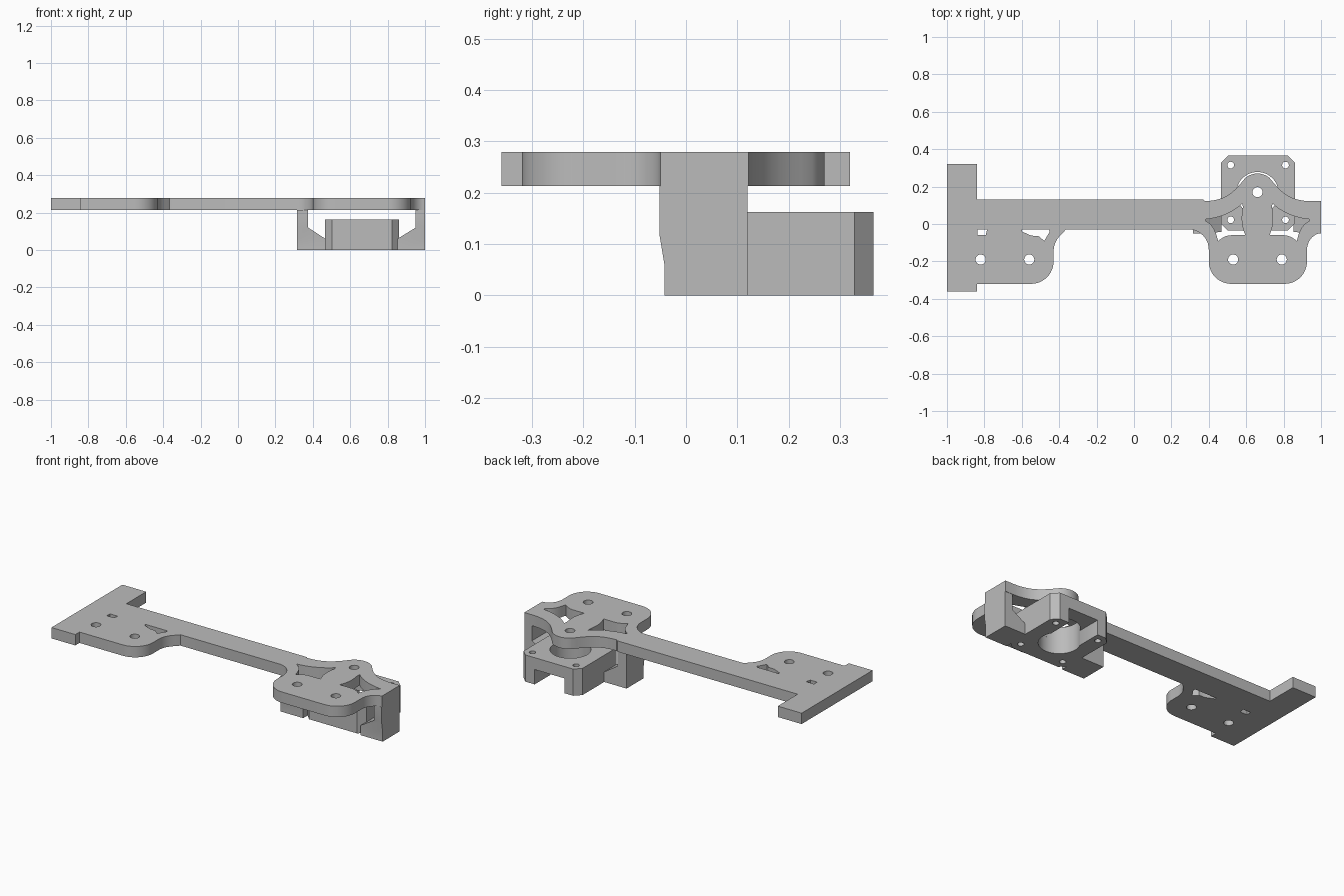
import bpy, bmesh
from math import sin, cos, radians
from mathutils import Vector, Matrix
from mathutils.geometry import interpolate_bezier

cube = bpy.data.objects.get("Cube")
if cube:
    bpy.data.objects.remove(cube, do_unlink=True)

grey = bpy.data.materials.new("plain grey")
grey.use_nodes = True
GREY = (0.5, 0.5, 0.5, 1)
grey.diffuse_color = GREY
grey.node_tree.nodes["Principled BSDF"].inputs["Base Color"].default_value = GREY


def arc(cx, cy, r, start, end, n=12):
    angles = [radians(start + (end - start) * i / n) for i in range(n + 1)]
    return [(cx + r * cos(a), cy + r * sin(a)) for a in angles]


def circle(cx, cy, r, n=32):
    return arc(cx, cy, r, 0, 360, n)[:-1]


def bend(a, b, c, d, n=10):
    pts = interpolate_bezier(*[Vector((*p, 0)) for p in (a, b, c, d)], n)
    return [(p.x, p.y) for p in pts]


def mirrored(points, axis):
    return [(2 * axis - x, y) for x, y in reversed(points)]


def prism(name, loops, low, high, upright=False):
    """Extrude an outline with holes; upright profiles are drawn in x and z."""
    curve = bpy.data.curves.new(name, "CURVE")
    curve.dimensions = "2D"
    curve.fill_mode = "BOTH"
    curve.extrude = (high - low) / 2
    for loop in loops:
        spline = curve.splines.new("POLY")
        spline.points.add(len(loop) - 1)
        for point, (x, y) in zip(spline.points, loop):
            point.co = (x, y, 0, 1)
        spline.use_cyclic_u = True
    helper = bpy.data.objects.new(name + " outline", curve)
    bpy.context.collection.objects.link(helper)
    bpy.context.view_layer.update()
    deps = bpy.context.evaluated_depsgraph_get()
    mesh = bpy.data.meshes.new_from_object(helper.evaluated_get(deps))
    bpy.data.objects.remove(helper, do_unlink=True)
    mid = (low + high) / 2
    if upright:
        place = Matrix.Translation((0, mid, 0)) @ Matrix.Rotation(radians(90), 4, "X")
    else:
        place = Matrix.Translation((0, 0, mid))
    mesh.transform(place)
    bm = bmesh.new()
    bm.from_mesh(mesh)
    bmesh.ops.remove_doubles(bm, verts=bm.verts, dist=0.0002)
    bmesh.ops.recalc_face_normals(bm, faces=bm.faces)
    bm.to_mesh(mesh)
    bm.free()
    mesh.name = name
    mesh.materials.clear()
    mesh.materials.append(grey)
    obj = bpy.data.objects.new(name, mesh)
    bpy.context.collection.objects.link(obj)
    bpy.ops.object.select_all(action="DESELECT")
    obj.select_set(True)
    bpy.context.view_layer.objects.active = obj
    bpy.ops.object.shade_smooth_by_angle(angle=radians(30))
    return obj


AXIS = 0.66            # centre line of the mounting end
PLATE_LOW, PLATE_TOP = 0.213, 0.279

# Top plate: end bar, small lobe, arm, large lobe and rounded nose
strap = bend((0.725, 0.246), (0.78, 0.18), (0.82, 0.125), (0.94, 0.122))
outline = (
    [(-1, -0.36), (-0.84, -0.36), (-0.84, -0.32)]
    + arc(-0.55, -0.2, 0.12, -90, 0)
    + bend((-0.43, -0.14), (-0.425, -0.08), (-0.39, -0.06), (-0.365, -0.03))
    + bend((0.31, -0.03), (0.36, -0.04), (0.4, -0.08), (0.4, -0.14))
    + arc(0.52, -0.2, 0.12, 180, 270)
    + arc(0.805, -0.2, 0.12, 270, 360)
    + bend((0.925, -0.14), (0.925, -0.09), (0.96, -0.05), (1, -0.05))
    + [(1, 0.122)]
    + strap[::-1]
    + arc(AXIS, 0.17, 0.1, 50, 130)[1:-1]
    + mirrored(strap, AXIS)[::-1]
    + [(0.37, 0.13), (-0.84, 0.13), (-0.84, 0.32), (-1, 0.32)]
)
window = (
    bend((0.38, 0.025), (0.45, 0.03), (0.53, 0.06), (0.58, 0.11))
    + bend((0.582, 0.09), (0.572, 0.03), (0.572, 0), (0.595, -0.06))
    + bend((0.52, -0.06), (0.49, -0.06), (0.47, -0.075), (0.45, -0.09))
    + bend((0.445, -0.075), (0.435, -0.03), (0.415, 0), (0.385, 0.015))
)
small_slot = [(-0.838, -0.06), (-0.793, -0.06), (-0.785, -0.03), (-0.838, -0.03)]
long_slot = [(-0.6, -0.03), (-0.6, -0.04), (-0.55, -0.062), (-0.51, -0.065),
             (-0.48, -0.09), (-0.45, -0.04), (-0.455, -0.03)]
bolts = [circle(x, -0.19, 0.027) for x in (-0.82, -0.56, 0.53, 0.79)]
bolts.append(circle(AXIS, 0.17, 0.027))
prism("top_plate", [outline, window, mirrored(window, AXIS), small_slot, long_slot] + bolts,
      PLATE_LOW, PLATE_TOP)

# Legs with a sloping foot, narrower at the front of the base
for name, outer, side in (("right_leg", 0.315, 1), ("left_leg", 1.0, -1)):
    inner = 0.375 if side > 0 else 0.95
    foot = AXIS - side * 0.193
    profile = [(outer, 0), (foot, 0), (foot, 0.06), (inner, 0.12),
               (inner, PLATE_LOW), (outer, PLATE_LOW), (outer, 0.12), (outer, 0.06)]
    leg = prism(name, [profile], -0.052, 0.12, upright=True)
    for v in leg.data.vertices:
        if v.co.y < 0 and v.co.z < 0.1:
            v.co.y = -0.042

# Motor mount: chamfered block with a bore, screw holes and a rear channel
L, R, F, B, C = 0.465, 0.86, -0.035, 0.365, 0.037
front = [(L, B - C), (L, F + C), (L + C, F), (R - C, F), (R, F + C), (R, B - C), (R - C, B)]
screws = [circle(x, y, 0.018, 20) for x in (0.517, 0.81) for y in (0.022, 0.315)]
bore = circle(AXIS, 0.165, 0.113, 48)
channel = [(AXIS + 0.1, B)] + arc(AXIS, 0.165, 0.113, 28, -208, 40) + [(AXIS - 0.1, B)]
SPLIT = 0.09
prism("mount_base", [front + channel + [(L + C, B)]] + screws, 0, SPLIT)
prism("mount_top", [front + [(L + C, B)], bore] + screws, SPLIT, 0.162)
